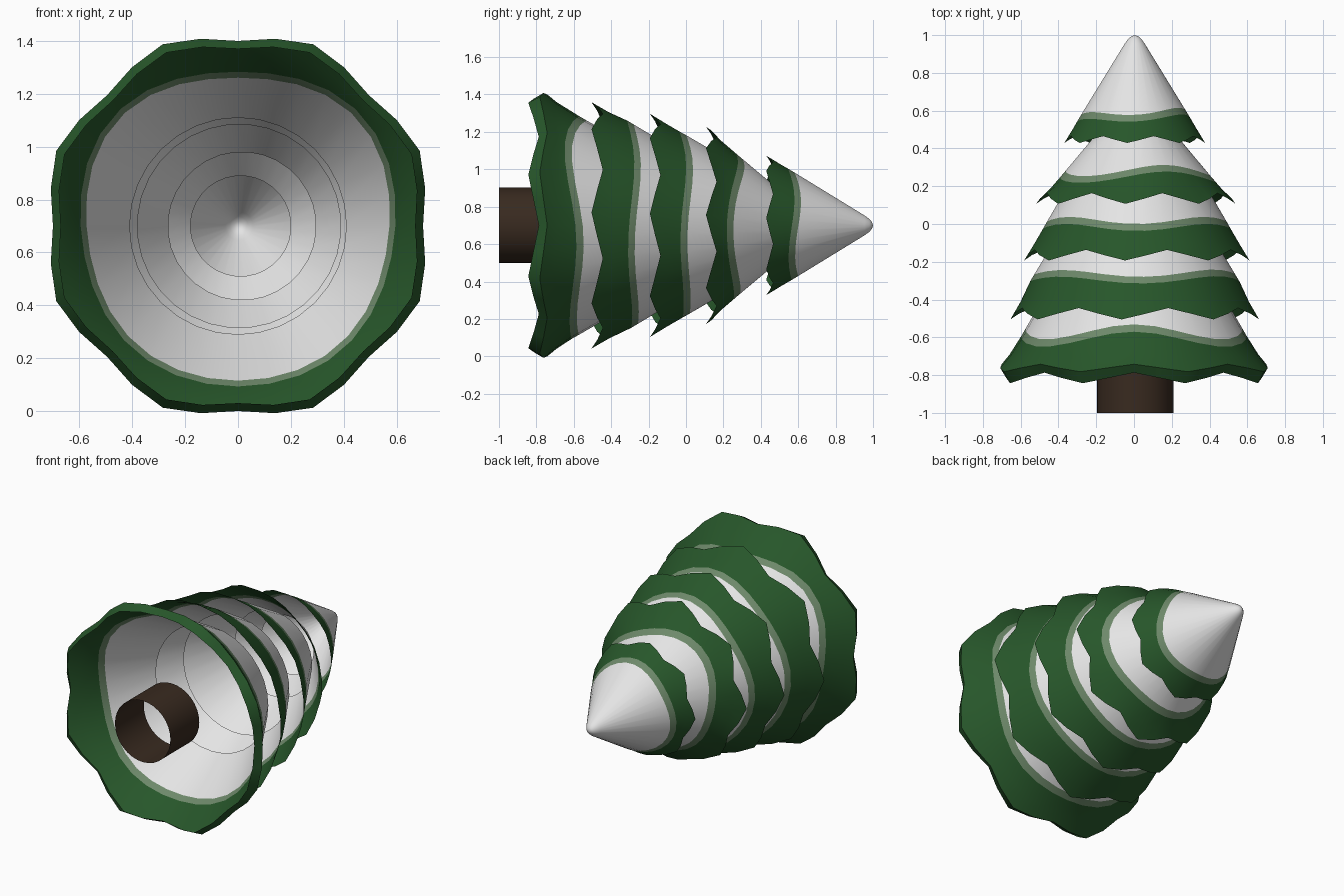
import bpy, bmesh, math

if "Cube" in bpy.data.objects:
    bpy.data.objects.remove(bpy.data.objects["Cube"])

CZ = 0.70          # height of the tree axis (tree lies along y)
SEG = 32           # segments round the axis
POINTS = 8         # points on each ragged hem


def mat(name, rgb):
    m = bpy.data.materials.new(name)
    m.diffuse_color = (*rgb, 1)
    m.use_nodes = True
    m.node_tree.nodes["Principled BSDF"].inputs["Base Color"].default_value = m.diffuse_color
    return m


WHITE = mat("snow_white", (0.78, 0.78, 0.78))
PALE = mat("pale_green", (0.155, 0.25, 0.145))
GREEN = mat("pine_green", (0.02, 0.093, 0.023))
BROWN = mat("bark_brown", (0.04, 0.023, 0.014))


def zigzag(a, turn):
    """+1 at hem points, -1 at hem valleys."""
    t = ((a - turn) * POINTS / (2 * math.pi)) % 1.0
    return abs(t - 0.5) * 4 - 1


def finish(name, bm, mats, angle):
    bm.normal_update()
    me = bpy.data.meshes.new(name)
    bm.to_mesh(me)
    bm.free()
    for m in mats:
        me.materials.append(m)
    ob = bpy.data.objects.new(name, me)
    bpy.context.collection.objects.link(ob)
    bpy.ops.object.select_all(action='DESELECT')
    ob.select_set(True)
    bpy.context.view_layer.objects.active = ob
    bpy.ops.object.shade_smooth_by_angle(angle=math.radians(angle))


def tier(name, rows, turn, waves, cx=0.0, tip=False):
    """rows: (y, radius, hem zigzag in y, zigzag in radius, border wobble, colour below)
    waves: (count, peak angle) pairs that make the snow border wander"""
    turn = math.radians(turn)
    bm = bmesh.new()
    rings = []
    for i, (y, r, zy, zr, wob, _) in enumerate(rows):
        slope = 0.0
        if wob:
            y0, r0 = rows[i - 1][:2]
            slope = (r - r0) / (y - y0)
        ring = []
        for s in range(SEG):
            a = 2 * math.pi * s / SEG + turn
            z = zigzag(a, turn)
            w = wob * sum(0.55 * math.cos(n * (a - math.radians(p))) for n, p in waves)
            rr = r + zr * z + slope * w
            ring.append(bm.verts.new((cx + rr * math.cos(a), y - zy * z + w,
                                      CZ + rr * math.sin(a))))
        rings.append(ring)
    for i in range(len(rings) - 1):
        up, lo = rings[i], rings[i + 1]
        for s in range(SEG):
            n = (s + 1) % SEG
            f = bm.faces.new((up[s], up[n], lo[n], lo[s]))
            f.material_index = rows[i][5]
    if tip:
        top = bm.verts.new((cx, rows[0][0] + 0.006, CZ))
        for s in range(SEG):
            bm.faces.new((top, rings[0][(s + 1) % SEG], rings[0][s]))
    bmesh.ops.recalc_face_normals(bm, faces=bm.faces)
    finish(name, bm, (WHITE, PALE, GREEN), 50)


# Snowy tip tier
tier("tier_top", [
    (0.994, 0.018, 0, 0, 0, 0), (0.98, 0.035, 0, 0, 0, 0), (0.955, 0.053, 0, 0, 0, 0),
    (0.588, 0.279, 0, 0, 0.025, 1), (0.553, 0.30, 0, 0, 0.025, 2),
    (0.505, 0.328, 0.008, 0.004, 0, 2), (0.447, 0.363, 0.018, 0.012, 0, 2)],
    6, ((1, 15), (3, 30)), 0.004, tip=True)

# Lower tiers: opening, snow limit, green limit, skirt, hem
tier("tier_second", [
    (0.50, 0.19, 0, 0, 0, 0), (0.28, 0.375, 0, 0, 0.03, 1), (0.245, 0.405, 0, 0, 0.03, 2),
    (0.185, 0.457, 0.012, 0.008, 0, 2), (0.135, 0.51, 0.028, 0.02, 0, 2)],
    6, ((2, 65), (3, 65)), 0.01)
tier("tier_third", [
    (0.35, 0.28, 0, 0, 0, 0), (0.02, 0.473, 0, 0, 0.018, 1), (-0.017, 0.494, 0, 0, 0.018, 2),
    (-0.10, 0.542, 0.012, 0.008, 0, 2), (-0.165, 0.582, 0.028, 0.018, 0, 2)],
    6, ((4, 45), (3, 30)), 0.015)
tier("tier_fourth", [
    (-0.02, 0.385, 0, 0, 0, 0), (-0.26, 0.53, 0, 0, 0.018, 1), (-0.295, 0.551, 0, 0, 0.018, 2),
    (-0.40, 0.60, 0.012, 0.008, 0, 2), (-0.475, 0.642, 0.03, 0.02, 0, 2)],
    6, ((4, 40), (3, 150)), 0.004)
tier("tier_bottom", [
    (-0.27, 0.41, 0, 0, 0, 0), (-0.573, 0.585, 0, 0, 0.038, 1), (-0.612, 0.607, 0, 0, 0.038, 2),
    (-0.70, 0.668, 0.01, 0.01, 0, 2), (-0.762, 0.722, 0.02, 0.022, 0, 2),
    (-0.815, 0.69, 0.028, 0.02, 0, 2)], 22.5, ((4, 0), (3, 90)))

# Open trunk tube
bm = bmesh.new()
ends = [[bm.verts.new((0.006 + 0.202 * math.cos(2 * math.pi * s / SEG), y,
                       CZ + 0.202 * math.sin(2 * math.pi * s / SEG)))
         for s in range(SEG)] for y in (-1.0, -0.70)]
for s in range(SEG):
    n = (s + 1) % SEG
    bm.faces.new((ends[0][s], ends[1][s], ends[1][n], ends[0][n]))
finish("trunk", bm, (BROWN,), 40)
